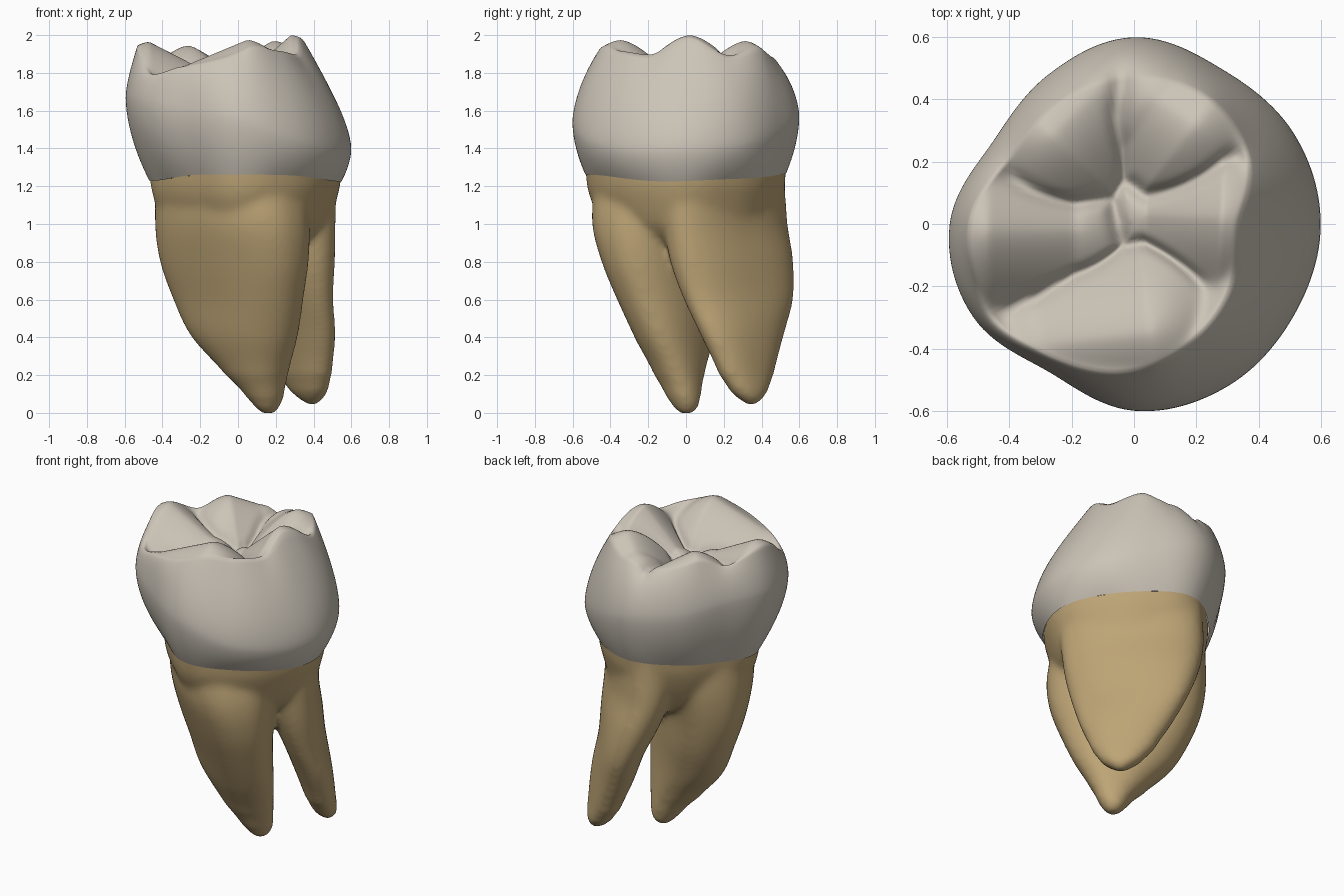
import bpy, bmesh, math
from mathutils import Vector

if "Cube" in bpy.data.objects:
    bpy.data.objects.remove(bpy.data.objects["Cube"])

N = 144  # points around each ring
S = math.sqrt(0.5)

# Radial tables, one value every 30 degrees starting from +x
BULGE = [.600, .590, .572, .600, .553, .525, .592, .597, .548, .600, .602, .592]
RIM = [.33, .42, .47, .47, .46, .45, .53, .53, .50, .47, .41, .36]
RIM_MIN = [1.92, 1.91, 1.89, 1.82, 1.83, 1.87, 1.90, 1.79, 1.83, 1.90, 1.93, 1.91]
BULGE_Z = [1.40, 1.43, 1.50, 1.57, 1.60, 1.65, 1.67, 1.65, 1.60, 1.55, 1.45, 1.40]
NECK = [.55, .515, .51, .53, .455, .43, .47, .435, .445, .53, .53, .53]

# Cusp ridges on the chewing surface: start x, y, z then end x, y, z
CUSPS = [((-.47, -.02, 1.965), (-.19, -.02, 1.82)), ((-.26, .29, 1.945), (-.13, .42, 1.87)),
         ((.19, .32, 1.97), (.08, .40, 1.90)), ((.28, .02, 2.0), (.04, .03, 1.79)),
         ((.05, -.35, 1.975), (-.30, -.39, 1.83))]


def around(table, ang):
    """Smooth periodic lookup (Catmull-Rom)."""
    n = len(table)
    f = (ang / (2 * math.pi) * n) % n
    i = int(f)
    t = f - i
    a, b, c, d = (table[(i + k) % n] for k in (-1, 0, 1, 2))
    return b + .5 * t * (c - a + t * (2 * a - 5 * b + 4 * c - d + t * (3 * (b - c) + d - a)))


def softmax(values, k):
    top = max(values)
    return top + math.log(sum(math.exp(k * (v - top)) for v in values)) / k


def chew_height(a, f):
    """Rounded cusp ridges with creased fissures, kept up by a rim wall."""
    r = f * around(RIM, a)
    x, y = r * math.cos(a), r * math.sin(a)
    hs = []
    for p, q in CUSPS:
        dx, dy = q[0] - p[0], q[1] - p[1]
        t = min(1, max(0, ((x - p[0]) * dx + (y - p[1]) * dy) / (dx * dx + dy * dy)))
        d = math.hypot(x - p[0] - t * dx, y - p[1] - t * dy)
        hs.append(p[2] + t * (q[2] - p[2]) - 1.6 * d ** 1.6)
    hs.sort(reverse=True)
    h = softmax(hs, 55) - .03 * math.exp(-((hs[0] - hs[1]) / .035) ** 2)
    wall = around(RIM_MIN, a) - .012 - 1.0 * (around(RIM, a) - r)
    return softmax([h, wall], 60)


def loft(bm, rings, closed=(0, -1)):
    """Skin a list of rings and close the chosen ends."""
    vr = [[bm.verts.new(p) for p in r] for r in rings]
    for a, b in zip(vr, vr[1:]):
        for i in range(len(a)):
            j = (i + 1) % len(a)
            bm.faces.new((a[i], a[j], b[j], b[i]))
    for r in (vr[k] for k in closed):
        c = bm.verts.new(sum((v.co for v in r), Vector()) / len(r))
        for i in range(len(r)):
            bm.faces.new((r[i], r[(i + 1) % len(r)], c))


def make(name, bm, color_name, color):
    bmesh.ops.recalc_face_normals(bm, faces=bm.faces)
    me = bpy.data.meshes.new(name)
    bm.to_mesh(me)
    bm.free()
    ob = bpy.data.objects.new(name, me)
    bpy.context.collection.objects.link(ob)
    mat = bpy.data.materials.new(color_name)
    mat.diffuse_color = (*color, 1)
    mat.use_nodes = True
    mat.node_tree.nodes["Principled BSDF"].inputs["Base Color"].default_value = mat.diffuse_color
    me.materials.append(mat)
    for p in me.polygons:
        p.use_smooth = True
    return ob


# ---- Crown: neck -> bulge -> rim -> chewing surface, open underneath
angles = [2 * math.pi * i / N for i in range(N)]
rings = []


def neck_z(a):
    return 1.243 - .018 * math.cos(2 * a) + .004 * math.sin(5 * a)


for k in range(13):  # below the bulge
    t = 1 - k / 12
    ring = []
    for a in angles:
        n, b, zb = around(NECK, a) - .002, around(BULGE, a), around(BULGE_Z, a)
        r = n + (b - n) * (1 - t ** 1.8)
        ring.append((r * math.cos(a), r * math.sin(a), zb + (neck_z(a) - zb) * t))
    rings.append(ring)
for k in range(1, 19):  # bulge up to the rim
    t = k / 18
    ring = []
    for a in angles:
        b, zb, rr = around(BULGE, a), around(BULGE_Z, a), around(RIM, a)
        # fade the rim's dips out lower down so the sides stay even
        even = 1.92
        top = chew_height(a, 1)
        z = zb + (even - zb) * t + (top - even) * t ** 3
        r = rr + (b - rr) * (1 - t ** 1.6)
        ring.append((r * math.cos(a), r * math.sin(a), z))
    rings.append(ring)
for k in range(1, 40):  # chewing surface
    f = 1 - k / 40
    rings.append([(f * around(RIM, a) * math.cos(a), f * around(RIM, a) * math.sin(a), chew_height(a, f))
                  for a in angles])
bm = bmesh.new()
loft(bm, rings, (-1,))
crown = make("crown", bm, "enamel grey", (.60, .55, .475))
m = crown.modifiers.new("soften", 'SMOOTH')
m.factor, m.iterations = .5, 2

# ---- Roots: sections z, u min, u max, v min, v max, skew
# u runs along the +x+y diagonal, v along the +x-y diagonal
FRONT_ROOT = [
    (1.27, -.40, .22, -.40, .47, 0), (1.0, -.385, .195, -.41, .515, .03), (.8, -.335, .17, -.385, .495, .08),
    (.6, -.27, .165, -.32, .43, .12), (.4, -.205, .17, -.215, .35, .2), (.2, -.09, .18, -.06, .25, .2),
    (.08, .0, .185, .02, .20, .1), (.025, .045, .175, .05, .17, 0), (-.010, .09, .14, .085, .14, 0)]
BACK_ROOT = [
    (1.27, .05, .46, -.42, .42, 0), (1.0, .10, .46, -.43, .40, 0), (.8, .155, .495, -.41, .375, -.06),
    (.6, .24, .52, -.355, .33, -.1), (.4, .315, .545, -.26, .275, -.03), (.2, .385, .565, -.155, .20, 0),
    (.11, .43, .575, -.085, .145, 0), (.07, .465, .57, -.035, .10, 0), (.04, .50, .545, .01, .055, 0)]


def sections(table, steps=6):
    """Smoothly interpolate between table rows, then make oval rings."""
    out = []
    rows = [table[0]] + table + [table[-1]]
    for i in range(1, len(rows) - 2):
        for s in range(steps):
            t = s / steps
            out.append([b + .5 * t * (c - a + t * (2 * a - 5 * b + 4 * c - d + t * (3 * (b - c) + d - a)))
                        if k else b + (c - b) * t
                        for k, (a, b, c, d) in enumerate(zip(*rows[i - 1:i + 3]))])
    out.append(table[-1])
    rings = []
    for z, u0, u1, v0, v1, skew in out:
        au, av = (u1 - u0) / 2, (v1 - v0) / 2
        aw = math.sqrt(max(au * au - (skew * av) ** 2, 1e-5))
        ring = []
        for i in range(64):
            a = 2 * math.pi * i / 64
            c, s = (math.copysign(abs(q) ** .87, q) for q in (math.cos(a), math.sin(a)))
            u = (u0 + u1) / 2 + aw * c + skew * av * s
            v = (v0 + v1) / 2 + av * s
            ring.append(((u + v) * S, (u - v) * S, z))
        rings.append(ring)
    return rings


bm = bmesh.new()
loft(bm, sections(FRONT_ROOT))
loft(bm, sections(BACK_ROOT))
# trunk joining both roots under the crown, tapering into the fork
loft(bm, [[(f * around(NECK, a) * math.cos(a) + d, f * around(NECK, a) * math.sin(a) + d, z) for a in angles]
          for z, f, d in ((1.40, 1.0, 0), (1.3, 1.0, 0), (1.2, .985, 0), (1.14, .955, .0), (1.07, .905, .005),
                          (1.0, .84, .015), (.94, .74, .035), (.89, .60, .055), (.85, .44, .075), (.83, .25, .09))])
roots = make("roots", bm, "root tan", (.51, .372, .18))
m = roots.modifiers.new("merge", 'REMESH')
m.mode, m.voxel_size, m.use_smooth_shade = 'VOXEL', .016, True
m = roots.modifiers.new("soften", 'SMOOTH')
m.factor, m.iterations = .5, 20

# apply the merge, then trim the hidden part inside the crown
merged = bpy.data.meshes.new_from_object(roots.evaluated_get(bpy.context.evaluated_depsgraph_get()))
roots.modifiers.clear()
roots.data = merged
bm = bmesh.new()
bm.from_mesh(merged)
for v in bm.verts:
    v.co.z = max(v.co.z, 0)
hidden = [v for v in bm.verts if v.co.z > neck_z(math.atan2(v.co.y, v.co.x)) + .02]
bmesh.ops.delete(bm, geom=hidden, context='VERTS')
bm.to_mesh(merged)
bm.free()
